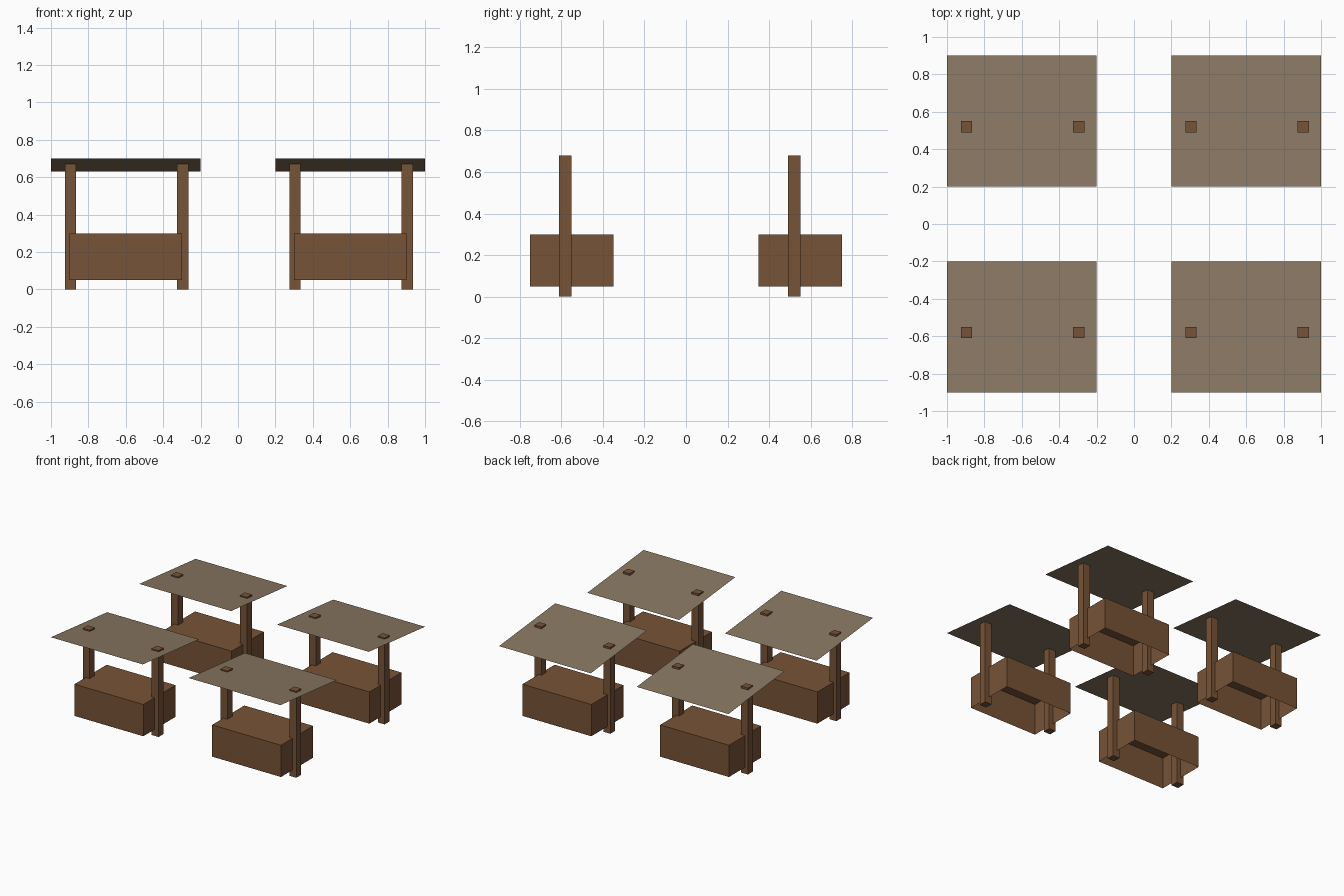
import bpy, bmesh

if "Cube" in bpy.data.objects:
    bpy.data.objects.remove(bpy.data.objects["Cube"])


def srgb(r, g, b):
    lin = [((c / 255 + 0.055) / 1.055) ** 2.4 for c in (r, g, b)]
    return (*lin, 1.0)


def material(name, colour):
    mat = bpy.data.materials.new(name)
    mat.diffuse_color = colour
    mat.use_nodes = True
    mat.node_tree.nodes["Principled BSDF"].inputs["Base Color"].default_value = mat.diffuse_color
    return mat


wood = material("brown wood", srgb(119, 83, 55))
cloth = material("tan canvas", srgb(138, 120, 99))


def finish(name, bm, mat):
    mesh = bpy.data.meshes.new(name)
    bm.to_mesh(mesh)
    bm.free()
    mesh.materials.append(mat)
    obj = bpy.data.objects.new(name, mesh)
    bpy.context.collection.objects.link(obj)


def box(name, x, y, z, mat, open_bottom=False):
    """Box from (min, max) ranges, optionally without its bottom face."""
    bm = bmesh.new()
    bmesh.ops.create_cube(bm, size=1)
    for v in bm.verts:
        v.co = [sum(r) / 2 + c * (r[1] - r[0]) for r, c in zip((x, y, z), v.co)]
    if open_bottom:
        bm.normal_update()
        down = [f for f in bm.faces if f.normal.z < -0.5]
        bmesh.ops.delete(bm, geom=down, context='FACES')
    finish(name, bm, mat)


def canopy(name, cx, cy):
    """Single sheet sloping down towards the back."""
    bm = bmesh.new()
    corners = [(-0.4, -0.35, 0.70), (0.4, -0.35, 0.70), (0.4, 0.35, 0.63), (-0.4, 0.35, 0.63)]
    bm.faces.new([bm.verts.new((cx + x, cy + y, z)) for x, y, z in corners])
    finish(name, bm, cloth)


# Four identical market stalls
for row, cy in (("front", -0.55), ("back", 0.55)):
    for side, cx in (("left", -0.6), ("right", 0.6)):
        tag = f"{row}_{side}"
        # counter: hollow crate, open underneath
        box(f"counter_{tag}", (cx - 0.3, cx + 0.3), (cy - 0.2, cy + 0.2),
            (0.05, 0.30), wood, open_bottom=True)
        # two posts that poke through the canopy
        for label, px in (("left", cx - 0.295), ("right", cx + 0.305)):
            box(f"{label}_post_{tag}", (px - 0.03, px + 0.03),
                (cy - 0.06, cy), (0, 0.68), wood)
        canopy(f"canopy_{tag}", cx, cy)
